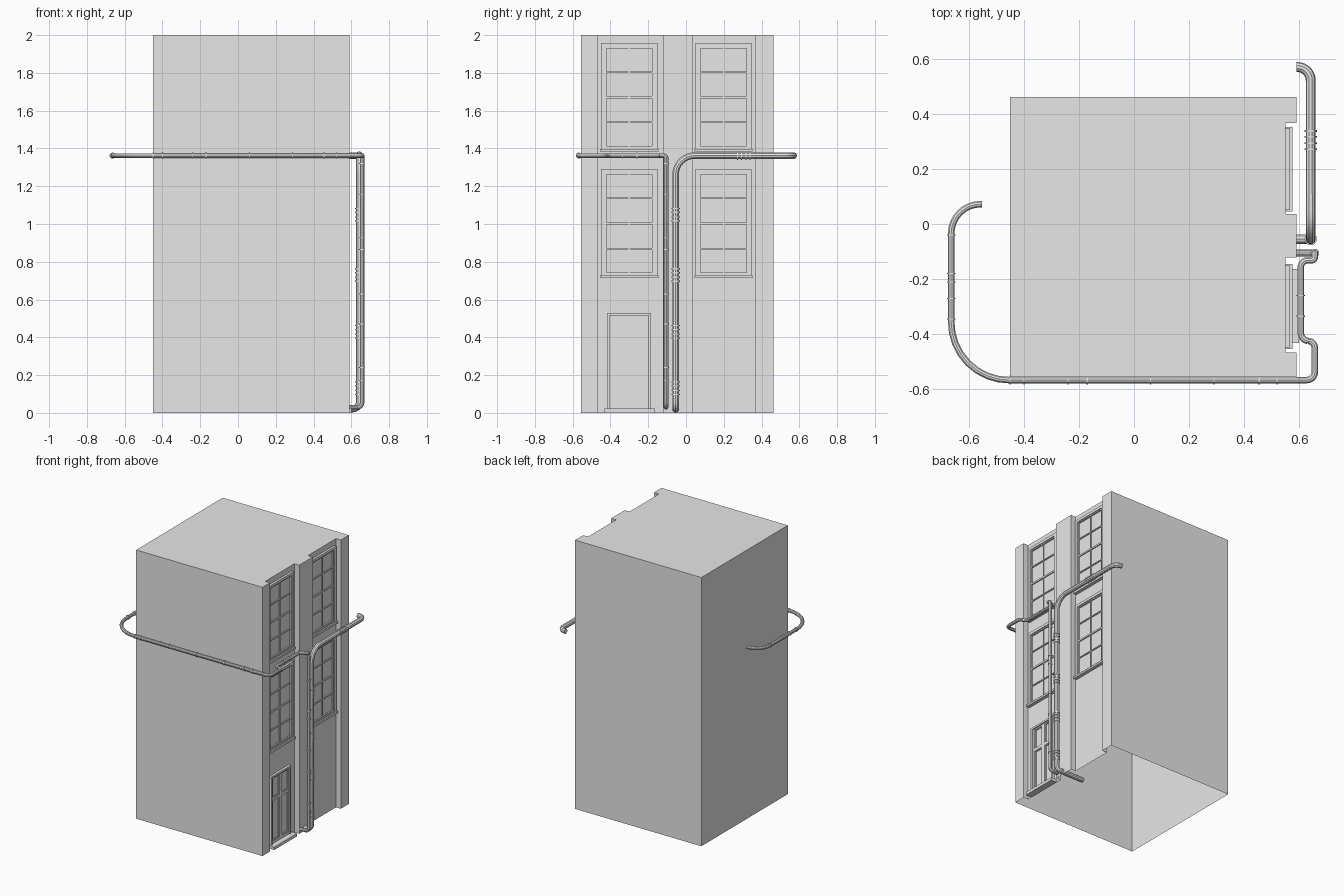
import bpy, bmesh
from mathutils import Vector

if "Cube" in bpy.data.objects:
    bpy.data.objects.remove(bpy.data.objects["Cube"], do_unlink=True)

grey = bpy.data.materials.new("plain_grey")
grey.use_nodes = True
grey.diffuse_color = (0.8, 0.8, 0.8, 1)
grey.node_tree.nodes["Principled BSDF"].inputs["Base Color"].default_value = (0.8, 0.8, 0.8, 1)

WALL = 0.55      # recessed wall plane
PIER = 0.59      # outer face of the piers


def finish(name, bm):
    bmesh.ops.recalc_face_normals(bm, faces=bm.faces)
    mesh = bpy.data.meshes.new(name)
    bm.to_mesh(mesh)
    bm.free()
    mesh.materials.append(grey)
    ob = bpy.data.objects.new(name, mesh)
    bpy.context.collection.objects.link(ob)
    return ob


def add_box(bm, x, y, z):
    """Box from (min, max) pairs."""
    verts = bmesh.ops.create_cube(bm, size=1)["verts"]
    for v in verts:
        v.co = [lo + (c + 0.5) * (hi - lo) for c, (lo, hi) in zip(v.co, (x, y, z))]


def add_frame(bm, x, y, z, w):
    """Rectangular border of width w inside the given outline."""
    for zz in ((z[0], z[0] + w), (z[1] - w, z[1])):
        add_box(bm, x, y, zz)
    for yy in ((y[0], y[0] + w), (y[1] - w, y[1])):
        add_box(bm, x, yy, (z[0] + w, z[1] - w))


# Building shell: plan outline with two recessed bays, open underneath
plan = [(-0.45, -0.555), (PIER, -0.555), (PIER, -0.467), (WALL, -0.467),
        (WALL, -0.122), (PIER, -0.122), (PIER, 0.037), (WALL, 0.037),
        (WALL, 0.367), (PIER, 0.367), (PIER, 0.462), (-0.45, 0.462)]
bm = bmesh.new()
roof = bm.faces.new([bm.verts.new((x, y, 2)) for x, y in plan])
low = [bm.verts.new((x, y, 0)) for x, y in plan]
top = list(roof.verts)
for i in range(len(plan)):
    j = (i + 1) % len(plan)
    bm.faces.new((top[i], low[i], low[j], top[j]))
finish("building_shell", bm)


# Sash windows: border, inner sash, glazing bars and sill
def window(name, yc, z0, z1):
    bm = bmesh.new()
    y = (yc - 0.149, yc + 0.149)
    add_frame(bm, (WALL, WALL + 0.016), y, (z0, z1), 0.02)
    iy, iz = (y[0] + 0.02, y[1] - 0.02), (z0 + 0.02, z1 - 0.02)
    add_frame(bm, (WALL, WALL + 0.01), iy, iz, 0.008)
    add_box(bm, (WALL, WALL + 0.006), (yc - 0.004, yc + 0.004), iz)
    for k, half in ((1, 0.004), (2, 0.006), (3, 0.004)):
        zc = iz[0] + (iz[1] - iz[0]) * k / 4
        add_box(bm, (WALL, WALL + 0.008), iy, (zc - half, zc + half))
    add_box(bm, (WALL, WALL + 0.026), (y[0] - 0.005, y[1] + 0.005), (z0 - 0.002, z0 + 0.012))
    finish(name, bm)


for bay, yc in (("front", -0.3), ("back", 0.199)):
    window(bay + "_upper_window", yc, 1.385, 1.957)
    window(bay + "_lower_window", yc, 0.716, 1.29)

# Door: surround, leaf rails with four sunk panels, and a step
bm = bmesh.new()
add_frame(bm, (WALL, WALL + 0.018), (-0.418, -0.185), (0.005, 0.53), 0.014)
for y in ((-0.404, -0.386), (-0.312, -0.28), (-0.206, -0.199)):
    add_box(bm, (WALL, WALL + 0.01), y, (0.019, 0.516))
for y in ((-0.386, -0.312), (-0.28, -0.206)):
    for z in ((0.019, 0.042), (0.34, 0.36), (0.508, 0.516)):
        add_box(bm, (WALL, WALL + 0.01), y, z)
    for z in ((0.042, 0.34), (0.36, 0.508)):
        add_frame(bm, (WALL, WALL + 0.006), y, z, 0.006)
finish("door", bm)

bm = bmesh.new()
add_box(bm, (WALL, 0.6), (-0.432, -0.163), (0, 0.022))
finish("door_step", bm)


# Pipes: a path whose corners are rounded, swept by a circle
def rounded(points):
    """Points are (x, y, z, corner radius)."""
    pts = [Vector(p[:3]) for p in points]
    out = [pts[0]]
    for i in range(1, len(pts) - 1):
        p, r = pts[i], points[i][3]
        a = p + (pts[i - 1] - p).normalized() * r
        b = p + (pts[i + 1] - p).normalized() * r
        for k in range(9):
            t = k / 8
            # rational quadratic gives a near-circular elbow
            w = (1 - t) ** 2, 1.414 * t * (1 - t), t * t
            out.append((a * w[0] + p * w[1] + b * w[2]) / sum(w))
    return out + [pts[-1]]


def pipe(name, points, radius):
    curve = bpy.data.curves.new(name, "CURVE")
    curve.dimensions = "3D"
    curve.bevel_depth = radius
    curve.bevel_resolution = 3
    curve.use_fill_caps = True
    path = rounded(points)
    spline = curve.splines.new("POLY")
    spline.points.add(len(path) - 1)
    for sp, p in zip(spline.points, path):
        sp.co = (*p, 1)
    curve.materials.append(grey)
    ob = bpy.data.objects.new(name, curve)
    bpy.context.collection.objects.link(ob)
    smooth(ob, convert=True)


def smooth(ob, convert=False):
    bpy.ops.object.select_all(action="DESELECT")
    ob.select_set(True)
    bpy.context.view_layer.objects.active = ob
    if convert:
        bpy.ops.object.convert(target="MESH")
    bpy.ops.object.shade_smooth_by_angle()


def add_ring(bm, centre, axis, radius, width):
    rot = Vector(axis).to_track_quat("Z", "Y").to_matrix().to_4x4()
    rot.translation = Vector(centre)
    bmesh.ops.create_cone(bm, cap_ends=True, segments=16, radius1=radius,
                          radius2=radius, depth=width, matrix=rot)


H = 1.362
pipe("large_drain_pipe", [
    (0.59, 0.57, H, 0), (0.642, 0.57, H, 0.048), (0.642, -0.055, H, 0.1),
    (0.642, -0.055, 0.021, 0.035), (0.41, -0.055, 0.021, 0)], 0.018)
pipe("small_pipe", [
    (0.585, -0.106, 0.03, 0), (0.657, -0.106, 0.03, 0.025), (0.657, -0.106, H, 0.013),
    (0.657, -0.132, H, 0.012), (0.606, -0.132, H, 0.025), (0.606, -0.425, H, 0.03),
    (0.657, -0.425, H, 0.025), (0.657, -0.567, H, 0.03), (-0.664, -0.567, H, 0.21),
    (-0.664, 0.072, H, 0.106), (-0.552, 0.072, H, 0)], 0.0125)

# Large couplings on the drain pipe
bm = bmesh.new()
for off in (-0.033, -0.012, 0.012, 0.033):
    for z in (1.05, 0.73, 0.43, 0.13):
        add_ring(bm, (0.642, -0.055, z + off), (0, 0, 1), 0.022, 0.006)
    add_ring(bm, (0.642, 0.305 + off, H), (0, 1, 0), 0.022, 0.006)
smooth(finish("large_pipe_couplings", bm))

# Thin joint rings on the small pipe
bm = bmesh.new()
for x in (-0.47, -0.4, -0.24, -0.17, 0.06, 0.29, 0.455, 0.52):
    add_ring(bm, (x if x > -0.45 else -0.45, -0.567, H), (1, 0, 0), 0.016, 0.004)
for y in (-0.345, -0.27, -0.21, -0.18, -0.04):
    add_ring(bm, (-0.664, y, H), (0, 1, 0), 0.016, 0.004)
for y in (-0.335, -0.26):
    add_ring(bm, (0.606, y, H), (0, 1, 0), 0.016, 0.004)
for z in (1.32, 1.155, 0.93, 0.865, 0.63, 0.47, 0.24, 0.17):
    add_ring(bm, (0.657, -0.106, z), (0, 0, 1), 0.016, 0.004)
smooth(finish("small_pipe_rings", bm))
